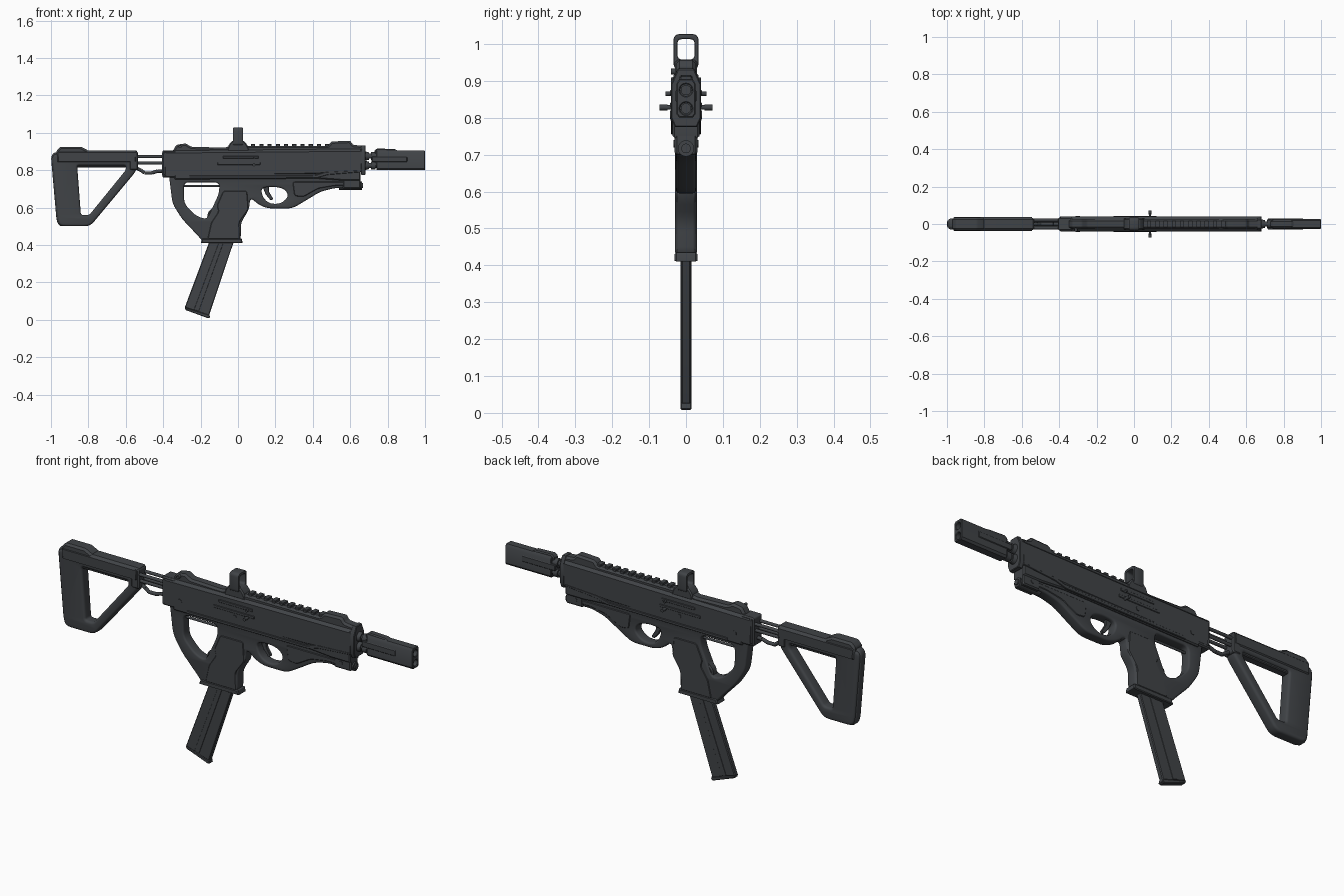
import bpy, bmesh, math
from mathutils import Vector, Matrix

mat = bpy.data.materials.new("dark gunmetal grey")
mat.diffuse_color = (0.052, 0.057, 0.063, 1)


def finish(name, me):
    me.materials.clear()
    me.materials.append(mat)
    ob = bpy.data.objects.new(name, me)
    bpy.context.collection.objects.link(ob)
    return ob


def rounded(pts, r, n=4):
    """Round every corner of a closed outline."""
    if r <= 0:
        return [Vector(p) for p in pts]
    out = []
    for i, p in enumerate(pts):
        a, b, c = Vector(pts[i - 1]), Vector(p), Vector(pts[(i + 1) % len(pts)])
        s = b + (a - b).normalized() * min(r, (a - b).length * .45)
        e = b + (c - b).normalized() * min(r, (c - b).length * .45)
        for k in range(n + 1):
            t = k / n
            out.append(s * (1 - t) ** 2 + b * 2 * t * (1 - t) + e * t * t)
    return out


def circle(u, v, r, n=20):
    return [(u + r * math.cos(2 * math.pi * i / n), v + r * math.sin(2 * math.pi * i / n)) for i in range(n)]


def rect(u0, u1, v0, v1):
    return [(u0, v0), (u1, v0), (u1, v1), (u0, v1)]


def plate(name, outline, half, r=0, holes=(), bev=.004, seg=0, axis='y', centre=0, hole_r=0):
    """Outline (x,z) extruded along y, or (y,z) along x, with bevelled rims and holes."""
    cu = bpy.data.curves.new(name, 'CURVE')
    cu.dimensions, cu.fill_mode = '2D', 'BOTH'
    cu.extrude, cu.bevel_depth, cu.bevel_resolution, cu.offset = half - bev, bev, seg, -bev
    for loop in [rounded(outline, r)] + [rounded(h, hole_r) for h in holes]:
        sp = cu.splines.new('POLY')
        sp.points.add(len(loop) - 1)
        for pt, co in zip(sp.points, loop):
            pt.co = (co[0], co[1], 0, 1)
        sp.use_cyclic_u = True
    tmp = bpy.data.objects.new("tmp", cu)
    bpy.context.collection.objects.link(tmp)
    me = bpy.data.meshes.new_from_object(tmp.evaluated_get(bpy.context.evaluated_depsgraph_get()))
    bpy.data.objects.remove(tmp)
    bpy.data.curves.remove(cu)
    rows = ((1, 0, 0, 0), (0, 0, -1, centre), (0, 1, 0, 0), (0, 0, 0, 1))
    if axis == 'x':
        rows = ((0, 0, 1, centre), (1, 0, 0, 0), (0, 1, 0, 0), (0, 0, 0, 1))
    bm = bmesh.new()
    bm.from_mesh(me)
    bmesh.ops.transform(bm, matrix=Matrix(rows), verts=bm.verts)
    bmesh.ops.remove_doubles(bm, verts=bm.verts, dist=1e-5)
    bmesh.ops.recalc_face_normals(bm, faces=bm.faces)
    bm.to_mesh(me)
    bm.free()
    me.name = name
    return finish(name, me)


def rod(name, a, b, r, r2=None, n=20):
    a, b = Vector(a), Vector(b)
    d = b - a
    bm = bmesh.new()
    bmesh.ops.create_cone(bm, cap_ends=True, segments=n, radius1=r, radius2=r if r2 is None else r2, depth=d.length,
                          matrix=Matrix.Translation((a + b) / 2) @ d.to_track_quat('Z', 'Y').to_matrix().to_4x4())
    me = bpy.data.meshes.new(name)
    bm.to_mesh(me)
    bm.free()
    return finish(name, me)


# --- folding stock ---
plate("stock_frame", [(-.995, .875), (-.965, .53), (-.95, .5), (-.79, .5), (-.54, .80), (-.54, .87), (-.97, .89)],
      .029, .03, [[(-.86, .825), (-.60, .825), (-.60, .80), (-.795, .56), (-.84, .56)]], .012, 2, hole_r=.012)
plate("butt_pad", [(-1, .87), (-.97, .53), (-.955, .5), (-.92, .5), (-.945, .85), (-.95, .895), (-.985, .895)],
      .02, .02, bev=.008, seg=2)
plate("stock_tube", [(-.97, .84), (-.54, .84), (-.54, .905), (-.97, .905)], .037, .006, bev=.012)
plate("stock_cheek_cap", [(-.97, .87), (-.80, .87), (-.80, .905), (-.84, .925), (-.95, .925), (-.97, .905)],
      .034, .008, bev=.01)
plate("stock_lower_rail", rect(-.86, -.57, .815, .85), .02)
plate("stock_collar", rect(-.58, -.535, .80, .90), .033, .01, bev=.006)
for s in (-1, 1):
    rod("stock_upper_rod", (-.56, s * .021, .872), (-.37, s * .021, .872), .008)
    rod("stock_middle_rod", (-.56, s * .016, .838), (-.37, s * .016, .838), .008)
wire = [(-.55, .815), (-.52, .80), (-.50, .785), (-.46, .785), (-.43, .795), (-.38, .795)]
for p, q in zip(wire, wire[1:]):
    rod("stock_release_wire", (p[0], 0, p[1]), (q[0], 0, q[1]), .009, n=12)

# --- upper receiver ---
plate("receiver", [(-.40, .765), (-.40, .905), (.67, .915), (.67, .79), (.40, .77)], .040, .005, bev=.014)
plate("receiver_spine", [(-.35, .86), (-.35, .90), (-.33, .935), (-.28, .943), (-.25, .925), (-.07, .92), (-.04, .93),
                         (.48, .93), (.50, .953), (.60, .957), (.615, .935), (.67, .93), (.67, .86)],
      .027, .008, bev=.01)
plate("rear_block", rect(-.405, -.33, .76, .905), .035, .01, bev=.006)
plate("front_cap", [(-.03, .775), (.03, .775), (.041, .80), (.041, .89), (.022, .933), (-.022, .933), (-.041, .89),
                    (-.041, .80)], .012, bev=.003, axis='x', centre=.67)
plate("receiver_side_trim", [(-.34, .75), (.42, .755), (.55, .745), (.655, .745), (.655, .81), (.54, .80), (.42, .785),
                             (-.34, .79)], .037, .006, bev=.006)
plate("receiver_side_ridge", [(-.26, .755), (.42, .758), (.48, .775), (.66, .79), (.66, .80), (.47, .79), (.41, .772),
                              (-.26, .77)], .041, bev=.002)
for i in range(10):
    x = .07 + i * .044
    plate("top_rail_tooth", rect(x, x + .022, .92, .94), .02, bev=.003)

# side slots, charging handles and pins
plate("ejection_bar_upper", rect(-.08, .11, .862, .876), .043, .004, bev=.002)
plate("ejection_bar_lower", rect(-.11, .12, .828, .842), .043, .004, bev=.002)
for s in (-1, 1):
    rod("charging_handle", (.085, 0, .828), (.085, s * .06, .828), .006)
    rod("charging_knob", (.085, s * .05, .828), (.085, s * .072, .828), .008)
    rod("bolt_catch", (.085, 0, .865), (.085, s * .055, .865), .006)
    rod("receiver_pin", (.01, 0, .808), (.01, s * .043, .808), .011)
    rod("rear_pin", (-.30, 0, .805), (-.30, s * .042, .805), .012)
    rod("front_pin", (.60, 0, .73), (.60, s * .034, .73), .01)
rod("safety_stud", (-.31, 0, .925), (-.31, -.041, .925), .008)

# --- sight: base and open ring ---
plate("sight_base", [(-.06, .90), (-.05, .935), (-.03, .958), (.03, .958), (.05, .935), (.065, .90)], .03, .01, bev=.006)
plate("sight_ring", rect(-.034, .034, .93, 1.027), .027, .018, [rect(-.023, .023, .958, 1.013)],
      .004, 1, axis='x', centre=0, hole_r=.012)

# --- lower frame, grip and trigger ---
plate("lower_frame", [(-.37, .78), (.65, .78), (.65, .705), (.52, .705), (.44, .685), (.35, .63), (.29, .595),
                      (.16, .595), (.11, .615), (.065, .655), (.06, .59), (.015, .52), (.015, .42), (-.19, .42),
                      (-.21, .445), (-.30, .54), (-.35, .62), (-.365, .74)], .027, .03,
      [[(-.29, .735), (-.10, .735), (-.10, .68), (-.165, .535), (-.225, .555), (-.288, .62)],
       [(.12, .705), (.135, .65), (.17, .62), (.23, .62), (.272, .66), (.25, .70), (.19, .713)]],
      .009, 2, hole_r=.03)
plate("grip_panel", [(-.08, .69), (.05, .69), (.058, .59), (.008, .52), (.012, .43), (-.165, .43), (-.145, .52),
                     (-.105, .58), (-.115, .61)], .030, .012, bev=.005)
plate("grip_tang", [(-.17, .52), (-.12, .52), (-.085, .60), (-.10, .68), (-.125, .61), (-.16, .575)], .02, .01, bev=.006)
plate("trigger", [(.13, .715), (.165, .715), (.165, .685), (.19, .645), (.175, .638), (.148, .67)], .008, .006, bev=.002)
rod("thumbhole_bar", (-.30, 0, .715), (-.09, 0, .715), .006)
plate("foregrip_panel", [(.29, .74), (.64, .74), (.64, .715), (.52, .715), (.43, .70), (.35, .655), (.30, .66)],
      .030, .015, bev=.005)
plate("front_clamp", rect(.56, .655, .70, .785), .031, .008, bev=.006)
rod("front_lamp", (.54, 0, .717), (.662, 0, .717), .022)
rod("front_lamp_lens", (.65, 0, .717), (.668, 0, .717), .013)

# --- magazine ---
plate("magwell_flange", [(-.2, .41), (.025, .41), (.02, .435), (-.19, .435)], .031, .004, bev=.005)
plate("magazine", [(-.145, .44), (-.015, .44), (-.155, .022), (-.285, .065)], .013, .004, bev=.004)
plate("magazine_rib", [(-.10, .42), (-.075, .42), (-.21, .045), (-.235, .055)], .0145, bev=.001)
plate("magazine_base", [(-.285, .065), (-.28, .052), (-.16, .008), (-.15, .012), (-.152, .026)], .015, bev=.003)

# --- twin barrels and muzzle block ---
for z in (.875, .825):
    rod("barrel", (.66, 0, z), (.97, 0, z), .014)
    rod("barrel_collar", (.675, 0, z), (.70, 0, z), .026, .02)
    rod("barrel_nut", (.71, 0, z), (.735, 0, z), .022)
plate("muzzle_block", [(-.018, .80), (.018, .80), (.026, .81), (.026, .892), (.018, .905), (-.018, .905), (-.026, .892),
                       (-.026, .81)], .13, 0, [circle(0, .875, .016), circle(0, .825, .016)], .003, axis='x', centre=.87)
plate("muzzle_clamp", [(.73, .82), (.73, .905), (.745, .916), (.84, .912), (.86, .90), (.86, .82)], .018, .004, bev=.005)
plate("muzzle_side_bar", rect(.715, .905, .843, .874), .029, .006, bev=.003)

for ob in bpy.data.objects:
    ob.select_set(ob.type == 'MESH')
bpy.context.view_layer.objects.active = bpy.data.objects["receiver"]
bpy.ops.object.shade_smooth_by_angle(angle=math.radians(32))
